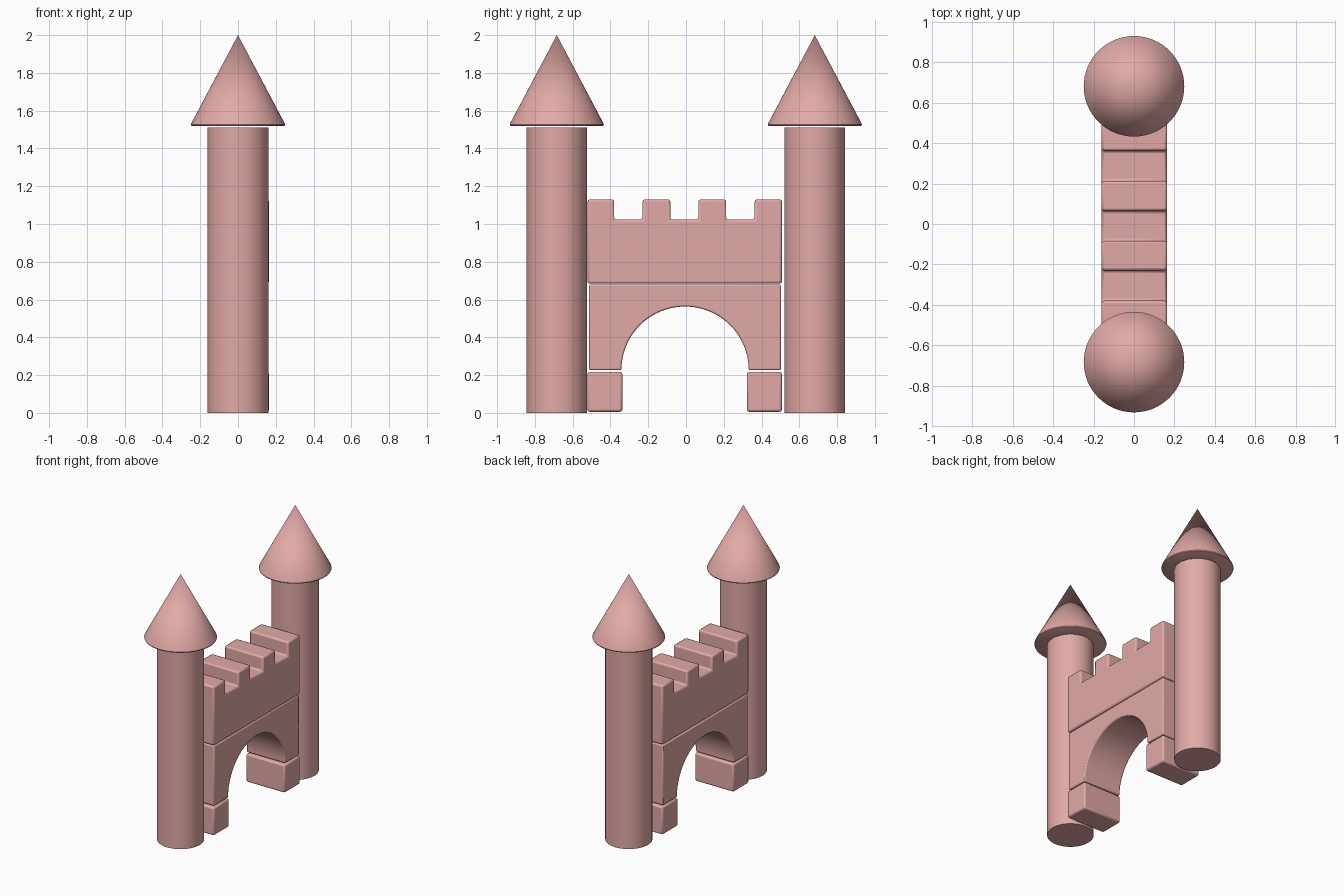
import bpy, bmesh, math

if "Cube" in bpy.data.objects:
    bpy.data.objects.remove(bpy.data.objects["Cube"])

pink = bpy.data.materials.new("pink_wood")
pink.diffuse_color = (0.76, 0.40, 0.38, 1)
pink.use_nodes = True
pink.node_tree.nodes["Principled BSDF"].inputs["Base Color"].default_value = pink.diffuse_color


def finish(name, bm, bevel=0.0, segments=2):
    bmesh.ops.recalc_face_normals(bm, faces=bm.faces)
    me = bpy.data.meshes.new(name)
    bm.to_mesh(me)
    bm.free()
    ob = bpy.data.objects.new(name, me)
    bpy.context.collection.objects.link(ob)
    me.materials.append(pink)
    if bevel:
        m = ob.modifiers.new("rounded_edges", 'BEVEL')
        m.width, m.segments = bevel, segments
        m.limit_method, m.angle_limit = 'ANGLE', math.radians(40)
    bpy.ops.object.select_all(action='DESELECT')
    bpy.context.view_layer.objects.active = ob
    ob.select_set(True)
    bpy.ops.object.shade_smooth_by_angle(angle=math.radians(35))
    return ob


def block(name, outline, x0=-0.16, x1=0.164, bevel=0.012):
    """Extrude a (y, z) outline along x."""
    bm = bmesh.new()
    face = bm.faces.new([bm.verts.new((x0, y, z)) for y, z in outline])
    ext = bmesh.ops.extrude_face_region(bm, geom=[face])["geom"]
    verts = [v for v in ext if isinstance(v, bmesh.types.BMVert)]
    bmesh.ops.translate(bm, verts=verts, vec=(x1 - x0, 0, 0))
    return finish(name, bm, bevel)


def lathe(name, profile, y, sides=64):
    """Revolve an (r, z) profile around a vertical axis at the given y."""
    bm = bmesh.new()
    vs = [bm.verts.new((r, 0, z)) for r, z in profile]
    edges = [bm.edges.new(p) for p in zip(vs, vs[1:])]
    bmesh.ops.spin(bm, geom=vs + edges, cent=(0, 0, 0), axis=(0, 0, 1),
                   angle=2 * math.pi, steps=sides)
    bmesh.ops.remove_doubles(bm, verts=bm.verts, dist=1e-4)
    bmesh.ops.translate(bm, verts=bm.verts, vec=(0, y, 0))
    return finish(name, bm)


# Towers and pointed roofs
for side, y in (("left", -0.684), ("right", 0.682)):
    lathe(side + "_tower",
          [(0, 0), (0.161, 0), (0.161, 1.512), (0, 1.512)], y)
    lathe(side + "_roof",
          [(0, 1.518), (0.241, 1.518), (0.247, 1.521), (0.249, 1.527),
           (0.247, 1.533), (0, 2.0)], y)

# Footing blocks
for side, a, b in (("left", -0.522, -0.337), ("right", 0.322, 0.508)):
    block(side + "_foot", [(a, 0.006), (b, 0.006), (b, 0.217), (a, 0.217)])

# Arch block
cy, r, base, n = -0.005, 0.337, 0.226, 40
arc = [(cy - r * math.cos(math.pi * i / n), base + r * math.sin(math.pi * i / n))
       for i in range(n + 1)]
block("arch", [(-0.513, 0.68), (-0.513, base)] + arc + [(0.502, base), (0.502, 0.68)],
      -0.16, 0.16, 0.008)

# Battlement wall with four merlons
outline = [(-0.522, 0.684)]
for a, b in ((-0.522, -0.38), (-0.23, -0.083), (0.065, 0.213), (0.363, 0.508)):
    low_a = [] if a < -0.5 else [(a, 1.023)]
    low_b = [] if b > 0.5 else [(b, 1.023)]
    outline += low_a + [(a, 1.13), (b, 1.13)] + low_b
outline.append((0.508, 0.684))
block("battlement_wall", outline)
